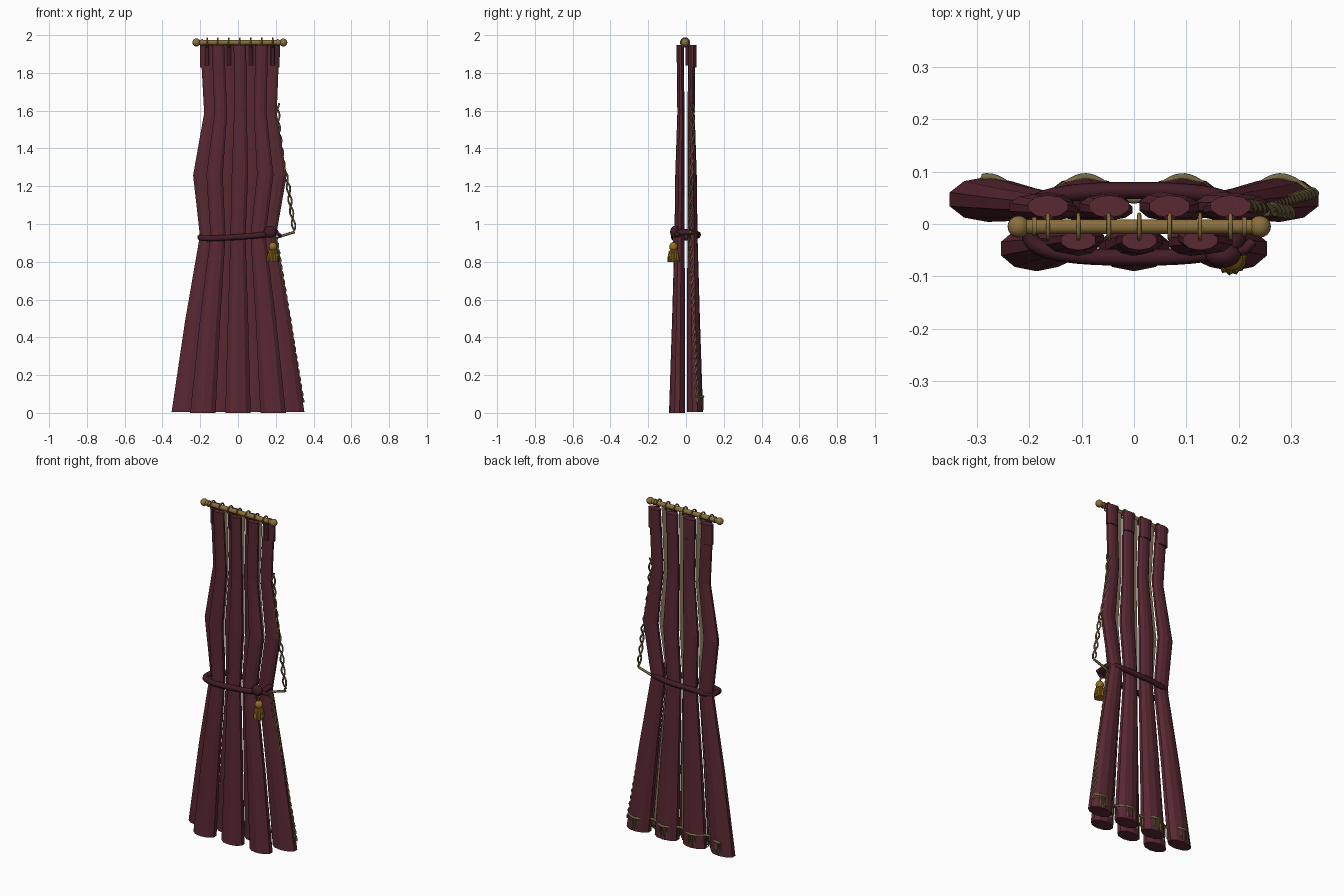
import bpy, bmesh
from math import sin, cos, pi
from mathutils import Vector

if "Cube" in bpy.data.objects:
    bpy.data.objects.remove(bpy.data.objects["Cube"])


def material(name, rgb):
    m = bpy.data.materials.new(name)
    m.diffuse_color = (*rgb, 1)
    m.use_nodes = True
    m.node_tree.nodes["Principled BSDF"].inputs["Base Color"].default_value = m.diffuse_color
    return m


RED = material("velvet", (0.10, 0.021, 0.032))
DARK = material("dark_velvet", (0.055, 0.012, 0.02))
BRASS = material("brass", (0.26, 0.16, 0.045))
GOLD = material("gold_thread", (0.30, 0.16, 0.015))
TRIM = material("trim", (0.17, 0.135, 0.055))
LINING = material("lining", (0.22, 0.17, 0.11))


def mesh_object(name, bm, mat, smooth=False):
    bmesh.ops.recalc_face_normals(bm, faces=bm.faces)
    for f in bm.faces:
        f.smooth = smooth
    me = bpy.data.meshes.new(name)
    bm.to_mesh(me)
    bm.free()
    me.materials.append(mat)
    ob = bpy.data.objects.new(name, me)
    bpy.context.collection.objects.link(ob)
    return ob


# rings: (x, y, z, half width, half depth); closed tube of oval sections
def loft(name, rings, mat, sides=10, ribs=0.0, smooth=False):
    bm = bmesh.new()
    rows = []
    for x, y, z, a, b in rings:
        row = []
        for i in range(sides):
            t = 2 * pi * (i + 0.5) / sides
            k = 1 - ribs * (i % 2)
            row.append(bm.verts.new((x + a * k * cos(t), y + b * k * sin(t), z)))
        rows.append(row)
    for lo, hi in zip(rows, rows[1:]):
        for i in range(sides):
            j = (i + 1) % sides
            bm.faces.new((lo[i], lo[j], hi[j], hi[i]))
    bm.faces.new(rows[0])
    bm.faces.new(rows[-1])
    return mesh_object(name, bm, mat, smooth)


# cords along one or more polylines, converted to mesh
def cord(name, paths, r, mat, closed=False, res=2):
    cu = bpy.data.curves.new(name, 'CURVE')
    cu.dimensions = '3D'
    cu.bevel_depth, cu.bevel_resolution, cu.use_fill_caps = r, res, True
    for pts in paths:
        sp = cu.splines.new('POLY')
        sp.points.add(len(pts) - 1)
        for p, c in zip(sp.points, pts):
            p.co = (*c, 1)
        sp.use_cyclic_u = closed
    cu.materials.append(mat)
    ob = bpy.data.objects.new(name, cu)
    bpy.context.collection.objects.link(ob)
    bpy.ops.object.select_all(action='DESELECT')
    bpy.context.view_layer.objects.active = ob
    ob.select_set(True)
    bpy.ops.object.convert(target='MESH')
    return ob


# Curtain shape by height: z, centre x, fold pitch, half width, y offset, half depth
SHAPE = [(0.012, 0, 0.093, 0.076, 0.047, 0.043), (0.5, 0, 0.074, 0.061, 0.040, 0.034),
         (0.95, 0, 0.053, 0.045, 0.034, 0.027), (1.27, 0.01, 0.067, 0.049, 0.032, 0.025),
         (1.6, 0.013, 0.052, 0.038, 0.027, 0.019), (1.96, 0.01, 0.058, 0.037, 0.031, 0.019)]

# Folds alternate: four at the back, three at the front
for k in range(-3, 4):
    back = k % 2 == 1
    s = 1 if back else -1
    rings = [(c + k * p, s * y, z + (0.006 if back and z < 0.1 else 0), a * (1 if back else 0.93), b)
             for z, c, p, a, y, b in SHAPE]
    loft("back_fold" if back else "front_fold", rings, RED)
    x = 0.01 + k * 0.058
    if back:
        # Stitched header and front pinch strap
        loft("fold_header", [(x, 0.034, 1.84, 0.038, 0.021), (x, 0.034, 1.96, 0.040, 0.021)], RED)
        cord("pinch_strap", [[(x, 0.008, 1.85), (x, 0.008, 1.965)]], 0.011, DARK)
    else:
        # Lining strip showing between the back folds
        bm = bmesh.new()
        prev = None
        for z, c, p, a, y, b in SHAPE:
            w = max(p - a, 0) + 0.012
            row = [bm.verts.new((c + k * p + d * w, 0.004, max(z, 0.04))) for d in (-1, 1)]
            if prev:
                bm.faces.new((prev[0], prev[1], row[1], row[0]))
            prev = row
        mesh_object("lining_strip", bm, LINING)
    # Curtain ring around the rod
    bpy.ops.mesh.primitive_torus_add(major_segments=20, minor_segments=8, major_radius=0.023,
                                     minor_radius=0.004, location=(x, -0.005, 1.973),
                                     rotation=(0, pi / 2, 0))
    bpy.context.object.name = "curtain_ring"
    bpy.context.object.data.materials.append(BRASS)
    bpy.ops.object.shade_smooth()

# Rod with collars and ball finials
cord("rod", [[(-0.225, -0.005, 1.973), (0.245, -0.005, 1.973)]], 0.014, BRASS, res=4)
for s in (-1, 1):
    bpy.ops.mesh.primitive_uv_sphere_add(segments=16, ring_count=10, radius=0.021,
                                         location=(0.01 + s * 0.23, -0.005, 1.973))
    bpy.context.object.name = "rod_finial"
    bpy.context.object.data.materials.append(BRASS)
    bpy.ops.object.shade_smooth()
    cord("rod_collar", [[(0.01 + s * 0.196, -0.005, 1.973), (0.01 + s * 0.204, -0.005, 1.973)]],
         0.018, BRASS, res=4)

# Tieback wrapped round the waist, sagging at the front left
band = []
for i in range(40):
    t = 2 * pi * i / 40
    c, s = cos(t), sin(t)
    x = 0.2 * abs(c) ** 0.8 * (1 if c > 0 else -1)
    y = 0.064 * abs(s) ** 0.5 * (1 if s > 0 else -1)
    z = 0.955 + (0.07 * x - 0.012 * abs(s) if s < 0 else 0.07 * x * abs(c))
    band.append((x, y, z))
cord("tieback", [band], 0.016, DARK, closed=True)

# Knot with a loose end
bpy.ops.mesh.primitive_uv_sphere_add(segments=14, ring_count=9, radius=0.034, location=(0.17, -0.06, 0.97))
bpy.context.object.name = "tieback_knot"
bpy.context.object.scale = (1, 0.7, 0.95)
bpy.context.object.data.materials.append(DARK)
bpy.ops.object.shade_smooth()
cord("knot_tail", [[(0.18, -0.055, 0.965), (0.21, -0.05, 0.96), (0.225, -0.035, 0.95)]], 0.010, DARK)

# Tassel with ribbed skirt
tx, ty = 0.185, -0.066
cord("tassel_cord", [[(0.175, -0.062, 0.96), (tx, ty, 0.91)]], 0.005, GOLD)
loft("tassel_head", [(tx, ty, z, r, r) for z, r in
                     [(0.872, 0.014), (0.882, 0.021), (0.895, 0.023), (0.907, 0.018), (0.915, 0.008)]],
     GOLD, sides=14, smooth=True)
loft("tassel_skirt", [(tx, ty, z, r, r) for z, r in
                      [(0.81, 0.032), (0.84, 0.031), (0.865, 0.026), (0.877, 0.015)]],
     GOLD, sides=28, ribs=0.12)


# Two strands twisted about a path
def twisted(name, path, spread, r, pitch):
    path = [Vector(p) for p in path]
    strands = [[], []]
    dist = 0
    for a, b in zip(path, path[1:]):
        d = b - a
        n = max(2, int(d.length / 0.008))
        u = d.cross(Vector((0.1, 1, 0))).normalized()
        v = d.normalized().cross(u)
        for i in range(n):
            q = a + d * i / n
            t = 2 * pi * (dist + d.length * i / n) / pitch
            for k in (0, 1):
                strands[k].append(q + spread * (u * cos(t + k * pi) + v * sin(t + k * pi)))
        dist += d.length
    cord(name, strands, r, TRIM, res=1)


# Edge cord: loose above the waist, sewn to the right edge below it
twisted("loose_cord", [(0.208, 0.035, 1.65), (0.215, 0.035, 1.5), (0.24, 0.03, 1.32), (0.265, 0.028, 1.22),
                       (0.28, 0.025, 1.1), (0.3, 0.022, 0.97)], 0.009, 0.005, 0.13)
cord("cord_return", [[(0.3, 0.022, 0.97), (0.21, 0.02, 0.942)]], 0.007, TRIM)
twisted("edge_cord", [(0.2, 0.02, 0.94), (0.23, 0.03, 0.75), (0.272, 0.04, 0.5), (0.343, 0.06, 0.06)],
        0.007, 0.005, 0.08)


# Fringed hem trim following the back folds
def hem(x, z):
    return (x, 0.068 - 0.022 * cos(2 * pi * x / 0.186), z)


xs = [-0.29 + 0.63 * i / 70 for i in range(71)]
cord("hem_braid", [[hem(x, 0.098) for x in xs]], 0.007, TRIM)
cord("hem_fringe", [[hem(x, 0.098), hem(x + 0.002 * sin(9 * i), 0.035 + 0.008 * sin(5 * i))]
                    for i, x in enumerate(xs)], 0.003, TRIM, res=0)

# Set the model on the ground
bpy.context.view_layer.update()
obs = list(bpy.context.scene.objects)
low = min((o.matrix_world @ v.co).z for o in obs for v in o.data.vertices)
for o in obs:
    o.location.z -= low
